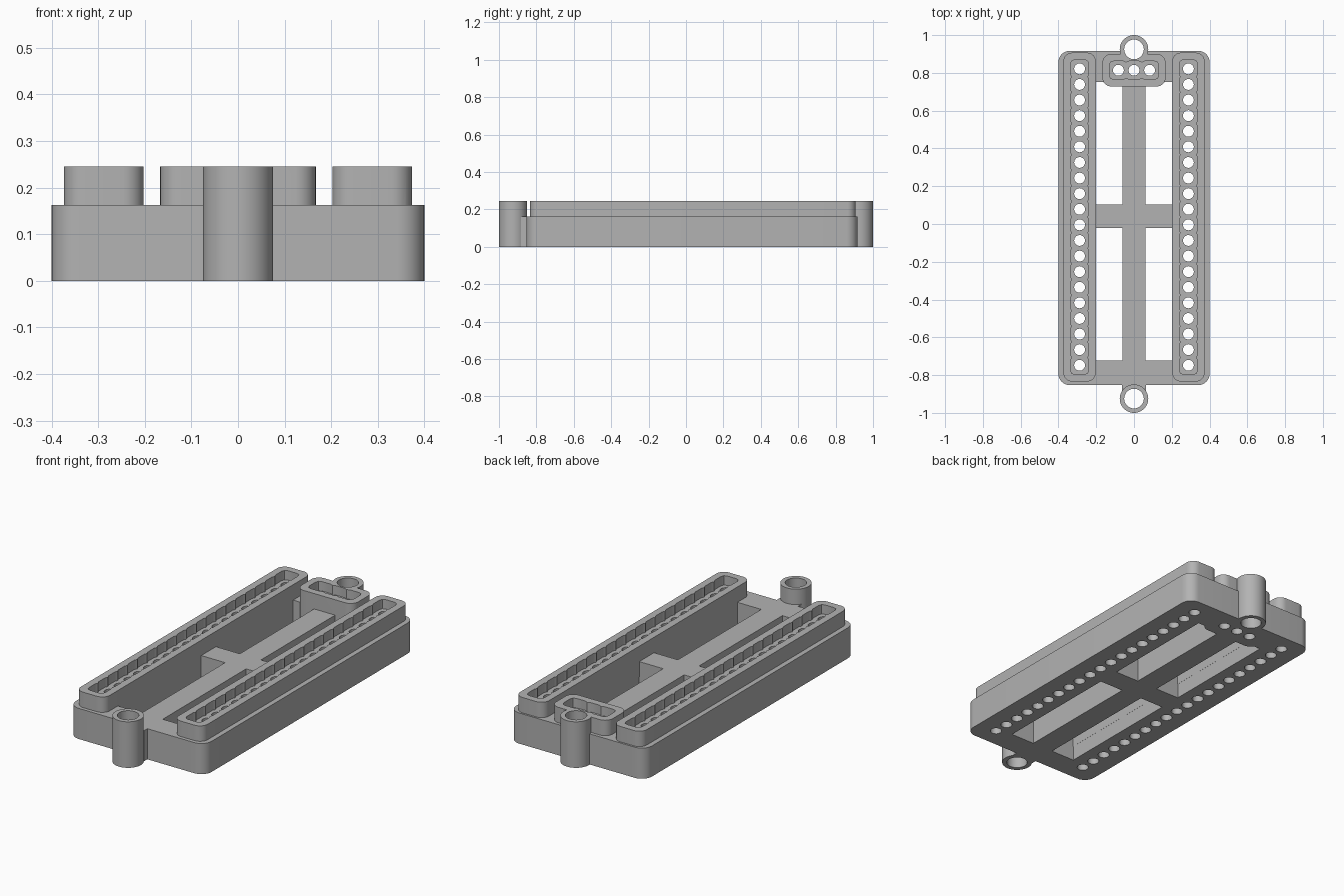
import bpy, bmesh, math
from mathutils import Vector, Matrix

if "Cube" in bpy.data.objects:
    bpy.data.objects.remove(bpy.data.objects["Cube"])

TOP, DECK, FLOOR = 0.245, 0.163, 0.195   # wall top, deck top, socket floor
PITCH, PINS = 0.0826, 20
PIN_Y0, RAIL_X, HEAD_Y = -0.748, 0.288, 0.814

grey = bpy.data.materials.new("grey plastic")
grey.diffuse_color = (0.45, 0.45, 0.45, 1)
grey.use_nodes = True
grey.node_tree.nodes["Principled BSDF"].inputs["Base Color"].default_value = grey.diffuse_color


def prism(bm, pts, z0, z1):
    """Solid extruded upward from a closed counter-clockwise outline."""
    lo = [bm.verts.new((x, y, z0)) for x, y in pts]
    hi = [bm.verts.new((x, y, z1)) for x, y in pts]
    bm.faces.new(lo[::-1])
    bm.faces.new(hi)
    n = len(pts)
    for i in range(n):
        j = (i + 1) % n
        bm.faces.new((lo[i], lo[j], hi[j], hi[i]))


def rounded(x0, x1, y0, y1, r, seg=8):
    pts = []
    corners = [(x1 - r, y1 - r), (x0 + r, y1 - r), (x0 + r, y0 + r), (x1 - r, y0 + r)]
    for k, (cx, cy) in enumerate(corners):
        for i in range(seg + 1):
            a = math.pi / 2 * (k + i / seg)
            pts.append((cx + r * math.cos(a), cy + r * math.sin(a)))
    return pts


def rect(x0, x1, y0, y1):
    return [(x0, y0), (x1, y0), (x1, y1), (x0, y1)]


def circle(cx, cy, r, n):
    return [(cx + r * math.cos(2 * math.pi * i / n), cy + r * math.sin(2 * math.pi * i / n))
            for i in range(n)]


def socket(cx, cy, count, vertical):
    """Outline of a row of merged rounded squares, one per pin."""
    h, notch, c = 0.048, 0.041, 0.026
    half = (count - 1) * PITCH / 2
    side = []
    for i in range(count):
        u = -half + i * PITCH
        if i == 0:
            side += [(u - h, -c), (u - 0.042, -0.042)]
        else:
            side.append((u - PITCH / 2, -notch))
        side += [(u - c, -h), (u + c, -h)]
    side += [(half + 0.042, -0.042), (half + h, -c)]
    pts = side + [(-u, -v) for u, v in side]
    if vertical:
        return [(cx - v, cy + u) for u, v in pts]
    return [(cx + u, cy + v) for u, v in pts]


def part(name, solids):
    """Object holding one or more separate prisms."""
    bm = bmesh.new()
    for pts, z0, z1 in solids:
        prism(bm, pts, z0, z1)
    me = bpy.data.meshes.new(name)
    bm.to_mesh(me)
    bm.free()
    me.materials.append(grey)
    ob = bpy.data.objects.new(name, me)
    bpy.context.collection.objects.link(ob)
    return ob


def combine(body, tool, operation):
    mod = body.modifiers.new(tool.name, 'BOOLEAN')
    mod.operation, mod.solver, mod.object = operation, 'EXACT', tool
    bpy.context.view_layer.objects.active = body
    bpy.ops.object.modifier_apply(modifier=mod.name)
    bpy.data.objects.remove(tool)


# Base frame with four openings that leave a central cross
housing = part("socket_housing", [(rounded(-0.4, 0.4, -0.853, 0.917, 0.06), 0, DECK)])
openings = []
for x0, x1 in ((-0.203, -0.062), (0.062, 0.203)):
    for y0, y1 in ((-0.722, -0.02), (0.104, 0.753)):
        openings.append((rect(x0, x1, y0, y1), -0.1, 0.4))
combine(housing, part("openings", openings), 'DIFFERENCE')

# Raised walls around the two long pin rows
mid_y = PIN_Y0 + (PINS - 1) * PITCH / 2
end = (PINS - 1) * PITCH / 2 + 0.0855
rails = [(rounded(x - 0.0855, x + 0.0855, mid_y - end, mid_y + end, 0.045), 0.08, TOP)
         for x in (-RAIL_X, RAIL_X)]
combine(housing, part("rails", rails), 'UNION')

# Small three-pin block, mounting posts and the web joining the front post
combine(housing, part("pin_block", [
    (rounded(-0.167, 0.167, HEAD_Y - 0.0855, HEAD_Y + 0.0855, 0.045), 0, TOP)]), 'UNION')
combine(housing, part("post_web", [(rect(-0.063, 0.063, -0.882, -0.80), 0, DECK)]), 'UNION')
combine(housing, part("posts", [
    (circle(0, y, 0.0755, 40), 0, TOP) for y in (-0.9245, 0.9245)]), 'UNION')

# Recessed sockets
recesses = [(socket(x, mid_y, PINS, True), FLOOR, 0.4) for x in (-RAIL_X, RAIL_X)]
recesses.append((socket(0, HEAD_Y, 3, False), FLOOR, 0.4))
combine(housing, part("recesses", recesses), 'DIFFERENCE')

# Pin holes and screw holes right through
holes = [(circle(x, PIN_Y0 + i * PITCH, 0.029, 16), -0.1, 0.4)
         for x in (-RAIL_X, RAIL_X) for i in range(PINS)]
holes += [(circle(i * PITCH, HEAD_Y, 0.029, 16), -0.1, 0.4) for i in (-1, 0, 1)]
holes += [(circle(0, y, 0.052, 32), -0.1, 0.4) for y in (-0.9245, 0.9245)]
combine(housing, part("holes", holes), 'DIFFERENCE')

# Smooth rounded corners, sharp edges kept
bpy.ops.object.select_all(action='DESELECT')
housing.select_set(True)
bpy.context.view_layer.objects.active = housing
bpy.ops.object.shade_smooth_by_angle(angle=math.radians(30))
